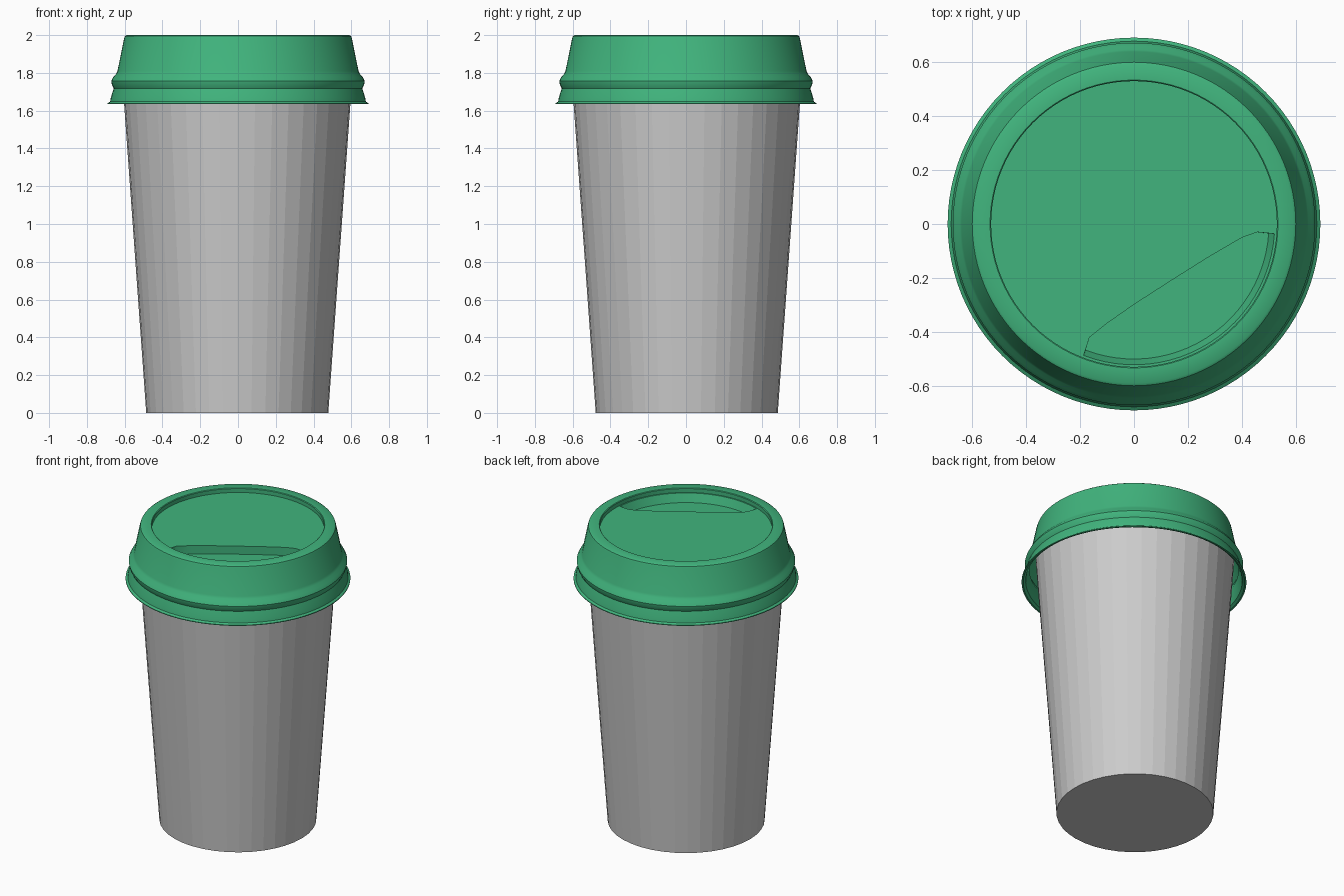
import bpy, bmesh, math
from mathutils import Vector

if "Cube" in bpy.data.objects:
    bpy.data.objects.remove(bpy.data.objects["Cube"])


def material(name, rgb):
    m = bpy.data.materials.new(name)
    m.diffuse_color = (*rgb, 1)
    m.use_nodes = True
    m.node_tree.nodes["Principled BSDF"].inputs["Base Color"].default_value = m.diffuse_color
    return m


def add_object(name, bm, mat=None):
    bmesh.ops.recalc_face_normals(bm, faces=bm.faces)
    mesh = bpy.data.meshes.new(name)
    bm.to_mesh(mesh)
    bm.free()
    ob = bpy.data.objects.new(name, mesh)
    bpy.context.collection.objects.link(ob)
    if mat:
        mesh.materials.append(mat)
    return ob


def bridge(bm, loops):
    """Quads between successive closed rings, with caps on both ends."""
    n = len(loops[0])
    for a, b in zip(loops, loops[1:]):
        for i in range(n):
            j = (i + 1) % n
            bm.faces.new((a[i], a[j], b[j], b[i]))
    bm.faces.new(loops[0])
    bm.faces.new(loops[-1])


def lathe(name, profile, sides, mat, cx=0, cy=0):
    bm = bmesh.new()
    loops = []
    for r, z in profile:
        loops.append([bm.verts.new((cx + r * math.cos(2 * math.pi * i / sides),
                                    cy + r * math.sin(2 * math.pi * i / sides), z))
                      for i in range(sides)])
    bridge(bm, loops)
    return add_object(name, bm, mat)


green = material("lid green", (0.052, 0.456, 0.205))
grey = material("cup light grey", (0.6, 0.6, 0.6))

# Tapered paper cup
lathe("cup", [(0.482, 0), (0.599, 1.635), (0.61, 1.80)], 40, grey, -0.004, 0.004)

# Lid: underside, flared skirt, ridge, sloped wall, rim and recessed floor
lid = lathe("lid", [
    (0.595, 1.88), (0.622, 1.80), (0.652, 1.755), (0.642, 1.725), (0.665, 1.645), (0.68, 1.634),
    (0.69, 1.634), (0.69, 1.639), (0.677, 1.648), (0.673, 1.67), (0.658, 1.718), (0.668, 1.738),
    (0.671, 1.757), (0.66, 1.778), (0.645, 1.795), (0.638, 1.81), (0.603, 1.983), (0.599, 1.994),
    (0.59, 2.0), (0.533, 2.0), (0.529, 1.996), (0.529, 1.97)], 96, green)

# Drinking pocket: segment with a straight inner side and tapered outer arc
chord = [(-0.165, -0.42), (-0.10, -0.368), (0, -0.298), (0.14, -0.208),
         (0.28, -0.12), (0.40, -0.05), (0.457, -0.03)]
a0, a1, steps = math.radians(-4), math.radians(-111), 24
bm = bmesh.new()
loops = []
for z, r in ((1.915, 0.50), (1.985, 0.527)):
    arc = [(r * math.cos(a0 + (a1 - a0) * i / steps),
            r * math.sin(a0 + (a1 - a0) * i / steps)) for i in range(steps + 1)]
    loops.append([bm.verts.new((x, y, z)) for x, y in chord + arc])
bridge(bm, loops)
cutter = add_object("pocket_cutter", bm)
cutter.hide_render = True

mod = lid.modifiers.new("pocket", 'BOOLEAN')
mod.operation = 'DIFFERENCE'
mod.solver = 'EXACT'
mod.object = cutter
bpy.context.view_layer.objects.active = lid
lid.select_set(True)
bpy.ops.object.modifier_apply(modifier=mod.name)
bpy.data.objects.remove(cutter)
bpy.ops.object.shade_smooth_by_angle(angle=math.radians(35))
